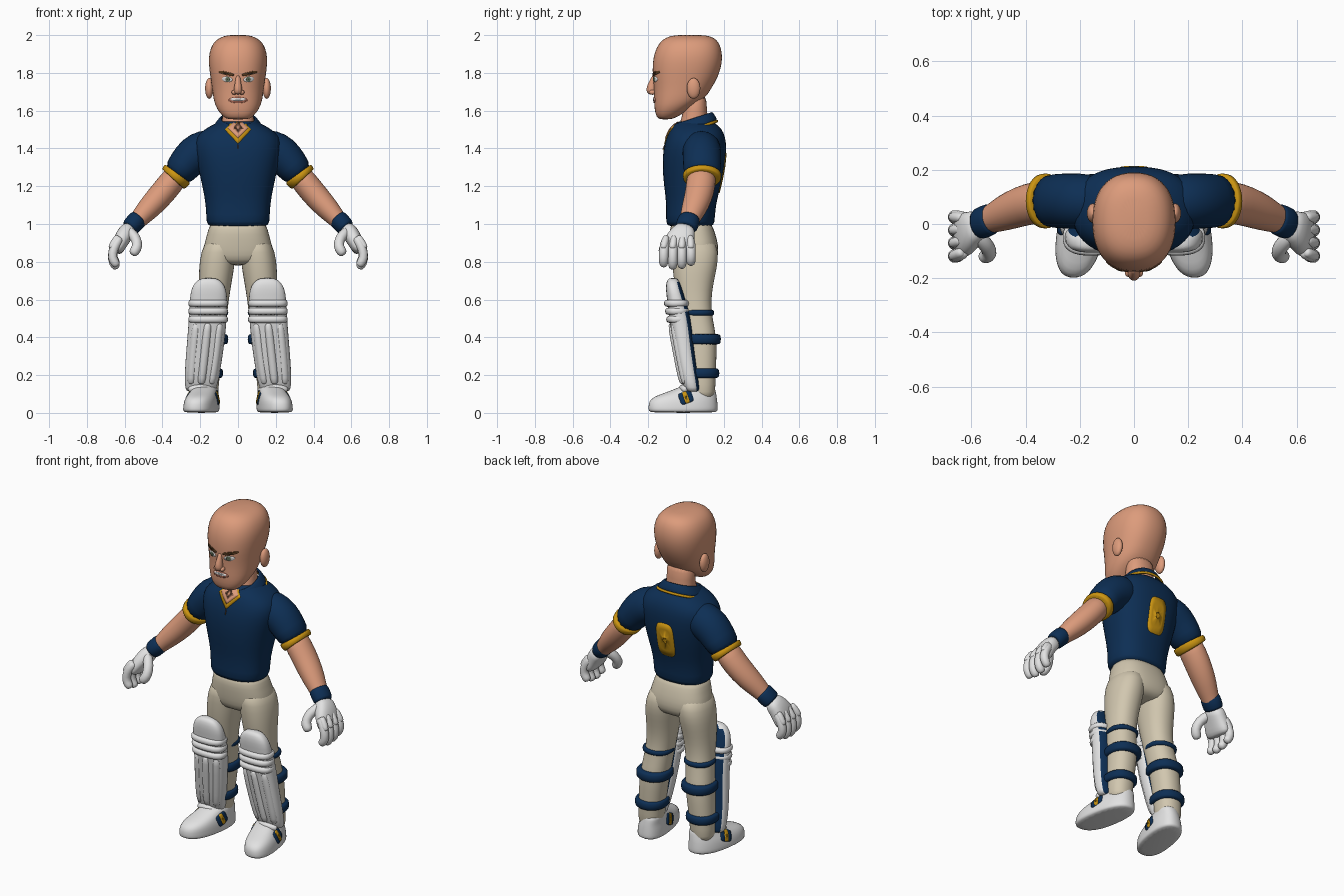
import bpy, bmesh, math
from mathutils import Vector
from mathutils.bvhtree import BVHTree

if "Cube" in bpy.data.objects:
    bpy.data.objects.remove(bpy.data.objects["Cube"])


def material(name, r, g, b):
    m = bpy.data.materials.new(name)
    m.use_nodes = True
    m.diffuse_color = (r, g, b, 1)
    shader = next(n for n in m.node_tree.nodes if n.type == "BSDF_PRINCIPLED")
    shader.inputs["Base Color"].default_value = (r, g, b, 1)
    shader.inputs["Roughness"].default_value = 0.7
    return m


SKIN = material("skin", .72, .33, .2)
NAVY = material("navy", .004, .028, .09)
GOLD = material("gold", .6, .3, .006)
CREAM = material("cream", .64, .57, .43)
WHITE = material("white", .76, .76, .76)
BROWN = material("brow brown", .1, .045, .015)
IRIS = material("iris green", .12, .16, .1)
LIP = material("lip", .42, .14, .09)


def finish(name, bm, mat, mirror=False, subsurf=1, solid=0):
    me = bpy.data.meshes.new(name)
    bm.to_mesh(me)
    bm.free()
    me.materials.append(mat)
    me.shade_smooth()
    ob = bpy.data.objects.new(name, me)
    bpy.context.collection.objects.link(ob)
    if mirror:
        mod = ob.modifiers.new("mirror", "MIRROR")
        mod.use_mirror_merge = False
    if solid:
        ob.modifiers.new("thickness", "SOLIDIFY").thickness = solid
    if subsurf:
        mod = ob.modifiers.new("smooth", "SUBSURF")
        mod.levels = mod.render_levels = subsurf
    return ob


def unit(a, n):
    """Point on a unit superellipse."""
    c, s = math.cos(a), math.sin(a)
    return (math.copysign(abs(c) ** (2 / n), c), math.copysign(abs(s) ** (2 / n), s))


def skin_rings(name, rings, mat, closed=True, **kw):
    bm = bmesh.new()
    rows = [[bm.verts.new(p) for p in r] for r in rings]
    count = len(rows[0])
    for lo, hi in zip(rows, rows[1:]):
        for i in range(count if closed else count - 1):
            j = (i + 1) % count
            bm.faces.new((lo[i], lo[j], hi[j], hi[i]))
    if closed:
        bm.faces.new(rows[0][::-1])
        bm.faces.new(rows[-1])
    bmesh.ops.recalc_face_normals(bm, faces=bm.faces)
    return finish(name, bm, mat, **kw)


def stack(name, rows, mat, n=2.2, kx=0, kz=0, gap=0, seg=24, **kw):
    """Loft of level outlines: centre x, height, half width, front y, back y."""
    rings = []
    for cx, z, rx, yf, yb in rows:
        ring, cy, ry = [], (yf + yb) / 2, (yb - yf) / 2
        for i in range(seg):
            t = i / (seg - 1 if gap else seg)
            x, y = unit(math.radians(gap - 90 + (360 - 2 * gap) * t), n)
            ring.append((cx + rx * x + kx * (cy + ry * y), cy + ry * y, z + kz * ry * y))
        rings.append(ring)
    return skin_rings(name, rings, mat, closed=not gap, **kw)


def limb(name, rows, mat, seg=16, n=2, **kw):
    """Loft across a path: x, y, z, radius in the front plane, radius in depth."""
    pts = [Vector(r[:3]) for r in rows]
    rings = []
    for i, r in enumerate(rows):
        t = (pts[min(i + 1, len(pts) - 1)] - pts[max(i - 1, 0)]).normalized()
        v = Vector((0, 1, 0))
        v = (v - t * v.dot(t)).normalized()
        u = v.cross(t)
        shape = [unit(math.tau * k / seg, n) for k in range(seg)]
        rings.append([pts[i] + u * r[3] * c + v * r[4] * s for c, s in shape])
    return skin_rings(name, rings, mat, **kw)


def tube(name, path, r, mat, **kw):
    """Round-ended tube of even radius."""
    p = [Vector(q) for q in path]
    a, b = (p[0] - p[1]).normalized(), (p[-1] - p[-2]).normalized()
    rows = [(*(p[0] + a * r * .7), r * .6, r * .6)]
    rows += [(*q, r, r) for q in p]
    rows += [(*(p[-1] + b * r * .7), r * .6, r * .6)]
    return limb(name, rows, mat, seg=10, mirror=True, **kw)


def ball(name, centre, size, mat, mirror=False):
    bm = bmesh.new()
    bmesh.ops.create_uvsphere(bm, u_segments=20, v_segments=12, radius=1)
    bmesh.ops.scale(bm, vec=size, verts=bm.verts)
    bmesh.ops.translate(bm, vec=centre, verts=bm.verts)
    return finish(name, bm, mat, mirror, 0)


def patch(name, target, mat, u, w, ru, rw, turn=0, n=2, axis=1, start=-1, sign=1,
          lift=.004, mirror=False):
    """Thin plate laid on the target surface along one axis."""
    bpy.context.view_layer.update()
    tree = BVHTree.FromObject(target, bpy.context.evaluated_depsgraph_get())
    d = Vector((0, 0, 0))
    d[axis] = sign
    ca, sa = math.cos(math.radians(turn)), math.sin(math.radians(turn))

    def lay(x, y, off):
        p = Vector((0, 0, w + x * sa + y * ca))
        p[1 - axis] = u + x * ca - y * sa
        p[axis] = start
        hit = tree.ray_cast(p, d)[0] or tree.find_nearest(p)[0]
        return hit - d * off

    bm = bmesh.new()
    seg, prev = 28, None
    mid = bm.verts.new(lay(0, 0, lift))
    for f, off in ((.3, lift), (.65, lift), (1, lift), (1.01, -.003)):
        row = []
        for k in range(seg):
            x, y = unit(math.tau * k / seg, n)
            row.append(bm.verts.new(lay(ru * f * x, rw * f * y, off)))
        for k in range(seg):
            j = (k + 1) % seg
            bm.faces.new((prev[k], prev[j], row[j], row[k]) if prev else (mid, row[k], row[j]))
        prev = row
    bm.normal_update()
    if sum((f.normal for f in bm.faces), Vector()).dot(d) > 0:
        bmesh.ops.reverse_faces(bm, faces=bm.faces)
    return finish(name, bm, mat, mirror, 0)


# Head and neck
head = stack("head", [
    (0, 1.553, .05, -.135, -.085), (0, 1.565, .078, -.158, -.045),
    (0, 1.61, .115, -.168, .02), (0, 1.66, .131, -.17, .1), (0, 1.72, .138, -.17, .137),
    (0, 1.78, .148, -.178, .172), (0, 1.85, .157, -.179, .193), (0, 1.91, .154, -.168, .193),
    (0, 1.96, .133, -.143, .177), (0, 1.987, .1, -.11, .15), (0, 2.002, .05, -.06, .1)],
    SKIN, n=2.3)
stack("neck", [(0, 1.45, .1, -.06, .13), (0, 1.53, .085, -.035, .12),
               (0, 1.6, .082, -.012, .11), (0, 1.7, .085, -.01, .11)], SKIN)
ball("ear", (.152, .04, 1.718), (.022, .036, .055), SKIN, True)
limb("nose", [(0, -.165, 1.79, .012, .012), (0, -.178, 1.75, .015, .018),
              (0, -.185, 1.71, .025, .032), (0, -.178, 1.685, .022, .02)], SKIN)
ball("nostril", (.02, -.178, 1.697), (.014, .018, .013), SKIN, True)

# Face
patch("brow", head, BROWN, .062, 1.797, .042, .009, turn=12, n=2.5, mirror=True)
patch("eye", head, WHITE, .057, 1.766, .028, .014, turn=6, mirror=True)
patch("iris", head, IRIS, .055, 1.766, .012, .013, lift=.007, mirror=True)
patch("lips", head, LIP, 0, 1.656, .05, .016)
patch("teeth", head, WHITE, 0, 1.66, .04, .008, n=3, lift=.007)

# Shirt
shirt = stack("shirt", [
    (0, .985, .155, -.095, .142), (0, 1.0, .169, -.109, .153), (0, 1.1, .17, -.103, .156),
    (0, 1.2, .19, -.117, .186), (0, 1.3, .212, -.127, .207), (0, 1.4, .235, -.122, .216),
    (0, 1.46, .228, -.104, .21), (0, 1.505, .175, -.085, .19),
    (0, 1.535, .115, -.055, .155), (0, 1.55, .08, -.02, .12)], NAVY, n=2.4)
limb("sleeve", [(.1, .08, 1.41, .085, .085), (.17, .083, 1.4, .108, .105),
                (.235, .085, 1.368, .105, .105), (.285, .085, 1.31, .092, .102),
                (.335, .085, 1.245, .08, .1)], NAVY, mirror=True)
limb("sleeve_trim", [(.318, .085, 1.268, .08, .099), (.32, .085, 1.265, .087, .105),
                     (.342, .085, 1.238, .083, .103), (.344, .085, 1.236, .074, .094)],
     GOLD, mirror=True)
patch("neck_trim", shirt, GOLD, 0, 1.5, .07, .075, n=1)
patch("neck_opening", shirt, SKIN, 0, 1.508, .055, .054, n=1, lift=.008)
patch("back_panel", shirt, GOLD, 0, 1.27, .056, .105, n=4, start=1, sign=-1)
stack("collar", [(0, 1.563, .092, -.07, .137), (0, 1.545, .108, -.085, .15),
                 (0, 1.508, .137, -.1, .168)], NAVY, kz=.32, gap=26, solid=.012)
stack("collar_trim", [(0, 1.511, .138, -.102, .17), (0, 1.494, .144, -.106, .174)],
      GOLD, kz=.32, gap=26, solid=.014)

# Arms
limb("arm", [(.3, .085, 1.29, .066, .078), (.36, .08, 1.212, .07, .08),
             (.42, .065, 1.14, .069, .076), (.48, .04, 1.075, .062, .068),
             (.535, .015, 1.015, .046, .05), (.58, 0, .96, .04, .045)], SKIN, mirror=True)
limb("wristband", [(.524, .02, 1.032, .046, .052), (.527, .019, 1.029, .053, .061),
                   (.572, .0, .98, .051, .061), (.575, -.001, .977, .044, .052)],
     NAVY, mirror=True)

# Gloves
limb("glove_palm", [(.565, .004, .985, .036, .05), (.59, -.01, .96, .046, .062),
                    (.616, -.032, .92, .044, .08), (.636, -.043, .87, .036, .088),
                    (.642, -.045, .845, .022, .075)], WHITE, n=2.5, mirror=True)
for i, reach in enumerate((.0, -.012, -.008, .008)):
    y = -.118 + .048 * i
    tube(f"glove_finger_{i + 1}", [(.632, y * .9, .915), (.66, y, .872), (.668, y, .82 + reach),
                                   (.648, y, .79 + reach)], .0265, WHITE)
    tube(f"glove_knuckle_{i + 1}", [(.64, y * .9, .925), (.668, y, .88)], .021, WHITE)
tube("glove_thumb", [(.575, -.045, .96), (.538, -.085, .925), (.53, -.112, .88),
                     (.55, -.12, .852)], .03, WHITE)

# Trousers
stack("trouser_seat", [(0, 1.02, .145, -.075, .13), (0, .97, .158, -.088, .148),
                       (0, .92, .172, -.086, .165), (0, .86, .188, -.08, .175),
                       (0, .81, .175, -.07, .165), (0, .78, .11, -.04, .13)], CREAM, n=2.5)
stack("trouser_leg", [
    (.09, .93, .075, -.07, .15), (.104, .85, .093, -.077, .174), (.113, .77, .094, -.072, .165),
    (.12, .7, .088, -.065, .148), (.128, .6, .08, -.045, .132), (.138, .5, .078, -.03, .14),
    (.15, .4, .08, -.01, .163), (.16, .3, .077, .0, .162), (.17, .2, .073, .0, .158),
    (.174, .1, .07, .01, .155), (.174, .07, .06, .02, .145)], CREAM, mirror=True)

# Pad straps
for label, x, z, h, rx, yb in (("top", .138, .53, .016, .088, .15),
                               ("middle", .15, .39, .029, .1, .186),
                               ("bottom", .17, .21, .027, .092, .178)):
    stack(f"{label}_strap", [(x, z - h, rx - .012, -.01, yb - .012), (x, z - h * .8, rx, -.02, yb),
                             (x, z + h * .8, rx, -.02, yb), (x, z + h, rx - .012, -.01, yb - .012)],
          NAVY, mirror=True)

# Leg pads, navy on the back
pad = stack("leg_pad", [
    (.198, .11, .07, .005, .068), (.197, .125, .084, -.01, .076), (.19, .2, .093, -.035, .066),
    (.179, .3, .098, -.055, .052), (.168, .4, .1, -.073, .04), (.16, .5, .101, -.09, .03),
    (.156, .6, .1, -.1, .0), (.155, .655, .094, -.108, -.02), (.155, .697, .07, -.104, -.033),
    (.155, .715, .035, -.09, -.05)], WHITE, n=2.6, mirror=True)
pad.data.materials.append(NAVY)
for face in pad.data.polygons:
    face.material_index = int(face.normal.y > .6)
for i, z in enumerate((.495, .538, .58)):
    y = -.098 - .006 * i
    stack(f"knee_roll_{i + 1}", [(.158, z - .021, .096, y + .008, .0), (.158, z - .013, .106, y - .008, .02),
                                 (.158, z + .013, .106, y - .008, .02), (.158, z + .021, .096, y + .008, .0)],
          WHITE, n=2.6, mirror=True)
for i, dx in enumerate((-.06, 0, .06)):
    dy = .026 if dx else .014
    tube(f"pad_rib_{i + 1}", [(.161 + dx, -.086 + dy, .46), (.178 + dx, -.055 + dy, .3),
                              (.193 + dx * .9, -.03 + dy, .17)], .026, WHITE)
tube("pad_instep", [(.15, -.005, .125), (.2, -.025, .135), (.25, -.005, .125)], .02, WHITE)

# Shoes
shoe = stack("shoe", [
    (.192, 0, .078, -.185, .155), (.192, .01, .09, -.2, .17), (.192, .03, .089, -.2, .17),
    (.19, .06, .087, -.198, .167), (.188, .085, .08, -.175, .164), (.184, .105, .072, -.115, .16),
    (.181, .13, .066, -.05, .155), (.18, .145, .055, -.02, .145)],
    WHITE, n=2.4, kx=-.16, mirror=True)
for label, start, sign in (("outer", 1, -1), ("inner", 0, 1)):
    patch(f"shoe_{label}_badge", shoe, NAVY, .0, .082, .036, .032, 20, 5, 0, start, sign, mirror=True)
    patch(f"shoe_{label}_stripe", shoe, GOLD, .0, .082, .012, .032, 20, 5, 0, start, sign, .007, True)
